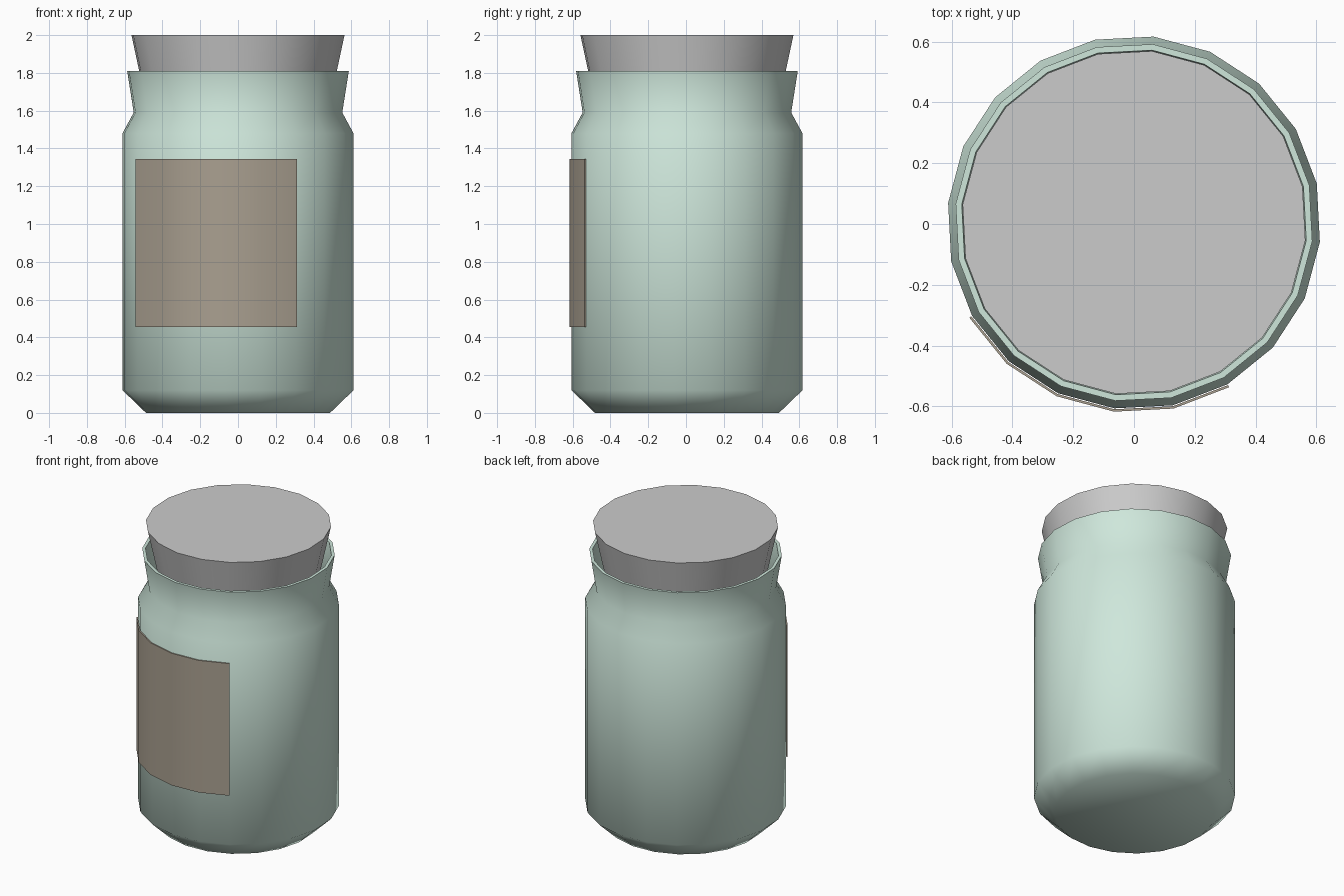
import bpy, bmesh
from math import radians, cos, sin

if "Cube" in bpy.data.objects:
    bpy.data.objects.remove(bpy.data.objects["Cube"])

SIDES = 20
CY = 0.005


def material(name, rgb):
    m = bpy.data.materials.new(name)
    m.diffuse_color = (*rgb, 1)
    m.use_nodes = True
    m.node_tree.nodes["Principled BSDF"].inputs["Base Color"].default_value = m.diffuse_color
    return m


def finish(name, bm, mat=None, angle=50):
    bmesh.ops.recalc_face_normals(bm, faces=bm.faces)
    me = bpy.data.meshes.new(name)
    bm.to_mesh(me)
    bm.free()
    ob = bpy.data.objects.new(name, me)
    bpy.context.collection.objects.link(ob)
    if mat:
        me.materials.append(mat)
    bpy.ops.object.select_all(action='DESELECT')
    ob.select_set(True)
    bpy.context.view_layer.objects.active = ob
    bpy.ops.object.shade_smooth_by_angle(angle=radians(angle))
    return ob


def point(r, z, degrees):
    a = radians(degrees)
    return (r * cos(a), CY + r * sin(a), z)


def lathe(name, profile, mat=None, angle=50):
    """Turn a (radius, z) profile, capping its first and last rings."""
    bm = bmesh.new()
    rings = [[bm.verts.new(point(r, z, 12 + i * 360 / SIDES)) for i in range(SIDES)]
             for r, z in profile]
    for a, b in zip(rings, rings[1:]):
        for i in range(SIDES):
            j = (i + 1) % SIDES
            bm.faces.new((a[i], a[j], b[j], b[i]))
    bm.faces.new(rings[0])
    bm.faces.new(rings[-1])
    return finish(name, bm, mat, angle)


glass = material("pale_green_glass", (0.62, 0.80, 0.71))
paper = material("brown_paper", (0.40, 0.35, 0.28))

# Hollow jar: outer wall, flared neck, rim, then inner wall
lathe("jar", [(0.49, 0), (0.615, 0.12), (0.615, 1.48), (0.555, 1.59), (0.59, 1.81),
              (0.57, 1.81), (0.535, 1.59), (0.592, 1.47), (0.592, 0.13), (0.48, 0.025)],
      glass, 60)

# Tapered stopper
lathe("stopper", [(0.485, 1.62), (0.567, 2.0)])

# Label: thin strip wrapped over five facets of the jar
bm = bmesh.new()
loops = []
for k in range(6):
    d = 210 + 18 * k
    loops.append([bm.verts.new(point(r, z, d)) for r, z in
                  ((0.618, 0.455), (0.626, 0.455), (0.626, 1.345), (0.618, 1.345))])
for a, b in zip(loops, loops[1:]):
    for i in range(4):
        j = (i + 1) % 4
        bm.faces.new((a[i], a[j], b[j], b[i]))
bm.faces.new(loops[0])
bm.faces.new(loops[-1])
finish("label", bm, paper)
